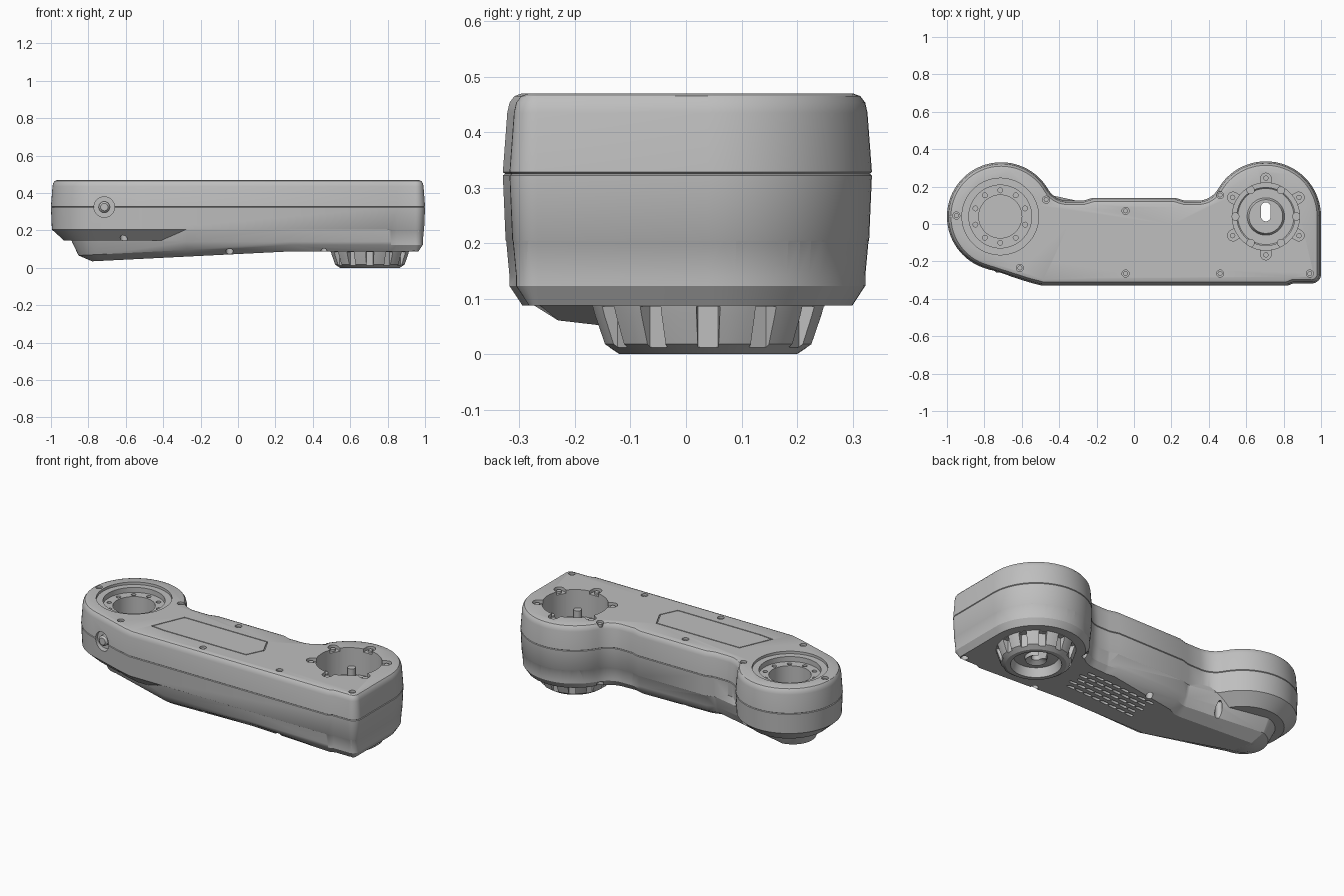
import bpy, bmesh
from math import radians, sin, cos, pi
from mathutils import Vector, Matrix

if "Cube" in bpy.data.objects:
    bpy.data.objects.remove(bpy.data.objects["Cube"])

GREY = (0.52, 0.52, 0.52, 1)
metal = bpy.data.materials.new("satin_grey")
metal.use_nodes = True
metal.diffuse_color = GREY
metal.node_tree.nodes["Principled BSDF"].inputs["Base Color"].default_value = GREY

PIVOT = (-0.715, 0.04)    # open joint end
DRIVE = (0.705, 0.04)     # motor end
TOP = 0.47


def make(name, bm):
    bmesh.ops.recalc_face_normals(bm, faces=bm.faces)
    mesh = bpy.data.meshes.new(name)
    bm.to_mesh(mesh)
    bm.free()
    mesh.materials.append(metal)
    ob = bpy.data.objects.new(name, mesh)
    bpy.context.collection.objects.link(ob)
    return ob


def arc(c, r, a0, a1, n):
    angles = [radians(a0 + (a1 - a0) * i / n) for i in range(n + 1)]
    return [Vector((c[0] + r * cos(a), c[1] + r * sin(a))) for a in angles]


def inset(pts, amount):
    """Move a counter-clockwise outline inward; amount is a function of x."""
    out = []
    for i, p in enumerate(pts):
        a = (p - pts[i - 1]).normalized()
        b = (pts[(i + 1) % len(pts)] - p).normalized()
        n = Vector((-a.y - b.y, a.x + b.x)).normalized()
        out.append(p + n * amount(p.x) / max(0.6, n.dot(Vector((-a.y, a.x)))))
    return out


def loft(bm, rings):
    """Skin (points, z) rings and cap both ends."""
    rows = [[bm.verts.new((p[0], p[1], z)) for p in pts] for pts, z in rings]
    for lo, hi in zip(rows, rows[1:]):
        for i in range(len(lo)):
            j = (i + 1) % len(lo)
            bm.faces.new((lo[i], lo[j], hi[j], hi[i]))
    bm.faces.new(rows[0][::-1])
    bm.faces.new(rows[-1])


def prism(bm, pts, z0, z1):
    loft(bm, [(pts, z0), (pts, z1)])


def disc(bm, c, r, z0, z1, n=48):
    prism(bm, arc(c, r, 0, 360 - 360 / n, n - 1), z0, z1)


def polar(c, r, deg):
    return (c[0] + r * cos(radians(deg)), c[1] + r * sin(radians(deg)))


def lathe(name, c, profile, n=72):
    """Closed ring profile of (radius, z) turned round a vertical axis."""
    bm = bmesh.new()
    rows = [[bm.verts.new((*polar(c, r, 360 * k / n), z)) for r, z in profile] for k in range(n)]
    for k in range(n):
        a, b = rows[k], rows[(k + 1) % n]
        for i in range(len(profile)):
            j = (i + 1) % len(profile)
            bm.faces.new((a[i], b[i], b[j], a[j]))
    return make(name, bm)


def boolean(ob, cutter, op="DIFFERENCE"):
    mod = ob.modifiers.new(op.lower(), "BOOLEAN")
    mod.operation, mod.solver, mod.object = op, "EXACT", cutter
    graph = bpy.context.evaluated_depsgraph_get()
    mesh = bpy.data.meshes.new_from_object(ob.evaluated_get(graph))
    ob.modifiers.clear()
    ob.data = mesh
    bpy.data.objects.remove(cutter)


# Housing outline, counter-clockwise from the motor end
outline = arc(DRIVE, 0.295, 0, 150, 30)
outline += arc((0.341, 0.25), 0.125, -30, -90, 10)
outline += [Vector(p) for p in ((0.27, 0.125), (0.22, 0.14), (-0.22, 0.14), (-0.27, 0.125))]
outline += arc((-0.355, 0.245), 0.12, -90, -150, 10)
outline += arc((-0.71, 0.04), 0.29, 30, 250, 44)
outline += [Vector(p) for p in ((-0.56, -0.312), (-0.49, -0.33), (0.82, -0.33), (0.85, -0.318))]
outline += arc((0.95, -0.268), 0.05, -90, 0, 8)
# Drop the doubled points where arcs meet
outline = [p for i, p in enumerate(outline) if (p - outline[i - 1]).length > 0.002]

# Main shell with a parting seam, rounded top and chamfered underside
bm = bmesh.new()
shell_rings = ((0.205, 0.005), (0.322, 0), (0.325, 0.004), (0.328, 0),
               (0.435, 0.008), (0.453, 0.012), (0.465, 0.021), (TOP, 0.035))
under = inset(outline, lambda x: 0.07 if x < 0 else 0.04)
loft(bm, [(under, 0.145)] + [(inset(outline, lambda x, d=d: d), z) for z, d in shell_rings])
housing = make("housing", bm)

# Lower body: full depth at the motor end, tapering to a belly at the joint
first = next(i for i, p in enumerate(outline) if p.x < -0.28)
last = max(i for i, p in enumerate(outline) if p.x < -0.28) + 1
belly = outline[:first] + [Vector((-0.28, 0.125))] + arc((-0.715, 0.03), 0.2, 100, 260, 32)
belly += [Vector((-0.28, -0.33))] + outline[last:]


def grow(x):
    return min(1, max(0, (0.3 - x) / 0.9))


bm = bmesh.new()
belly_rings = ((0.088, 0.035, 0.1), (0.123, 0.012, 0.05), (0.14, 0.012, 0.015),
               (0.205, 0.006, 0), (0.24, 0.02, 0))
loft(bm, [(inset(belly, lambda x, d=d, g=g: d + g * grow(x)), z) for z, d, g in belly_rings])
bmesh.ops.bisect_plane(bm, geom=bm.verts[:] + bm.edges[:] + bm.faces[:],
                       plane_co=(0.28, 0, 0), plane_no=(1, 0, 0))
for v in bm.verts:
    if v.co.z < 0.13:
        v.co.z += min(0, 0.05 * (v.co.x - 0.28))
boolean(housing, make("lower_body", bm), "UNION")

# Joint socket: stepped bore
for r, floor in ((0.205, 0.455), (0.168, 0.425), (0.115, 0.12)):
    bm = bmesh.new()
    disc(bm, PIVOT, r, floor, 0.6, 64)
    boolean(housing, make("socket_cutter", bm))

# Motor opening, straight through
bm = bmesh.new()
disc(bm, DRIVE, 0.18, -0.1, 0.6, 64)
boolean(housing, make("motor_cutter", bm))

# Bolt circle, ear pockets, screw recesses and vents
SCREWS = ((-0.95, 0.045), (-0.47, 0.13), (-0.61, -0.235), (-0.045, 0.07),
          (-0.045, -0.265), (0.46, 0.155), (0.46, -0.265), (0.94, -0.265))
bm = bmesh.new()
for k in range(10):
    disc(bm, polar(PIVOT, 0.14, 18 + 36 * k), 0.013, 0.39, 0.44, 16)
for x, y in SCREWS:
    disc(bm, (x, y), 0.019, TOP - 0.025, 0.5, 20)
    disc(bm, (x, y), 0.02, 0, 0.18 if x < -0.4 else 0.115, 20)
for row in range(5):
    for col in range(8):
        x, y = -0.1 + col * 0.057 + (row % 2) * 0.02, -0.14 + row * 0.042
        z = 0.088 + min(0, 0.05 * (x - 0.28))
        end = 0.009
        slot = arc((x + 0.032, y), end, -90, 90, 6) + arc((x, y), end, 90, 270, 6)
        prism(bm, slot, z - 0.03, z + 0.015)
boolean(housing, make("hole_cutter", bm))

bm = bmesh.new()
for k in range(6):
    a = radians(30 + 60 * k)
    d, s = Vector((cos(a), sin(a))), Vector((-sin(a), cos(a)))
    c = Vector(DRIVE) + d * 0.203
    tip = arc(c, 0.029, 30 + 60 * k - 90, 30 + 60 * k + 90, 10)
    prism(bm, tip + [c - d * 0.06 + s * 0.029, c - d * 0.06 - s * 0.029], TOP - 0.02, 0.5)
boolean(housing, make("ear_cutter", bm))

# Round side port with a plug
bm = bmesh.new()
disc(bm, (0, 0), 0.055, 0, 0.2, 32)
port = Matrix.Translation((-0.715, -0.225, 0.325)) @ Matrix.Rotation(pi / 2, 4, "X")
bmesh.ops.transform(bm, matrix=port, verts=bm.verts)
boolean(housing, make("port_cutter", bm))
bm = bmesh.new()
loft(bm, [(arc((0, 0), r, 0, 345, 23), z) for z, r in ((-0.01, 0.03), (0.025, 0.03), (0.035, 0.02))])
bmesh.ops.transform(bm, matrix=port, verts=bm.verts)
plug = make("side_plug", bm)

# Access panel set in a narrow groove
panel = [Vector(p) for p in ((-0.35, -0.21), (0.2, -0.21), (0.25, -0.107),
                             (0.2, -0.004), (-0.35, -0.004), (-0.435, -0.2))]
bm = bmesh.new()
prism(bm, panel, TOP - 0.008, 0.5)
boolean(housing, make("panel_cutter", bm))
bm = bmesh.new()
prism(bm, inset(panel, lambda x: 0.006), TOP - 0.009, TOP)
access_panel = make("access_panel", bm)

# Screw heads and ear bushings
bm = bmesh.new()
for x, y in SCREWS:
    disc(bm, (x, y), 0.013, TOP - 0.03, TOP - 0.01, 12)
for k in range(6):
    disc(bm, polar(DRIVE, 0.205, 30 + 60 * k), 0.014, TOP - 0.025, TOP - 0.008, 16)
screws = make("screws", bm)

# Ribbed output hub under the motor end
hub = lathe("output_hub", DRIVE, ((0.02, 0.045), (0.055, 0.025), (0.06, 0.045), (0.12, 0.05),
            (0.135, 0), (0.16, 0), (0.187, 0.018), (0.205, 0.07), (0.212, 0.095), (0.17, 0.1),
            (0.15, 0.08), (0.1, 0.08), (0.09, 0.1), (0.02, 0.1)))
bm = bmesh.new()
for k in range(12):
    n = len(bm.verts)
    prism(bm, [(0.178, -0.018), (0.25, -0.026), (0.25, 0.026), (0.178, 0.018)], 0.012, 0.086)
    bm.verts.ensure_lookup_table()
    turn = Matrix.Translation((*DRIVE, 0)) @ Matrix.Rotation(2 * pi * k / 12, 4, "Z")
    bmesh.ops.transform(bm, matrix=turn, verts=bm.verts[n:])
boolean(hub, make("rib_cutter", bm))
bm = bmesh.new()
prism(bm, arc((0.705, 0.09), 0.026, 0, 180, 12) + arc((0.705, 0.04), 0.026, 180, 360, 12), -0.1, 0.2)
boolean(hub, make("slot_cutter", bm))

# Ledge and tabs inside the motor opening
ledge = lathe("motor_ledge", DRIVE, ((0.155, 0.27), (0.185, 0.27), (0.185, 0.31), (0.155, 0.31)))
bm = bmesh.new()
for k in range(6):
    disc(bm, polar(DRIVE, 0.163, 60 * k), 0.022, 0.3, 0.36, 16)
tabs = make("motor_tabs", bm)

# Smooth curved walls, keep crisp edges
bpy.ops.object.select_all(action="DESELECT")
for ob in (housing, plug, access_panel, screws, hub, ledge, tabs):
    ob.select_set(True)
bpy.context.view_layer.objects.active = housing
bpy.ops.object.shade_smooth_by_angle(angle=radians(28))
